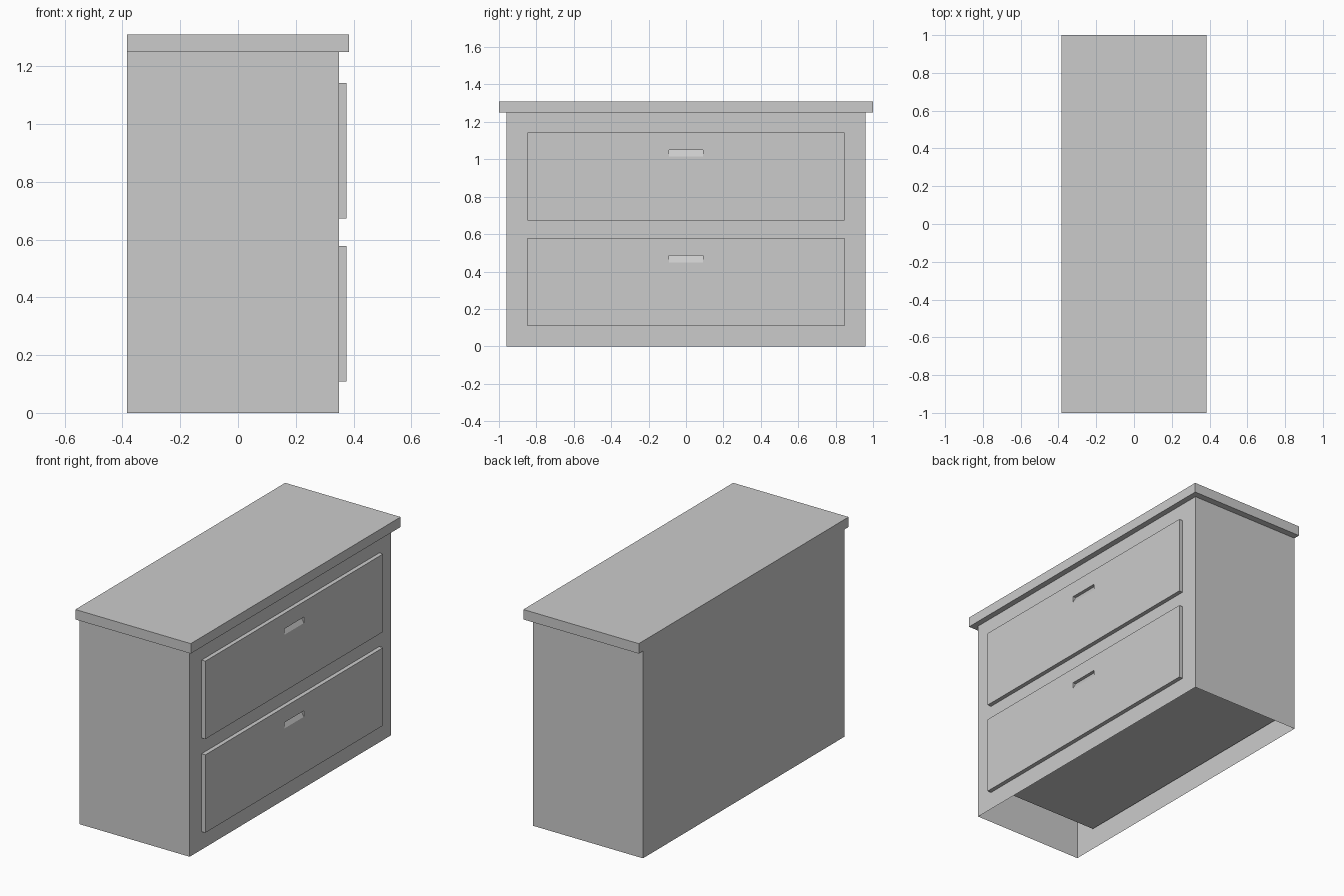
import bpy, bmesh
from mathutils import Vector

if "Cube" in bpy.data.objects:
    bpy.data.objects.remove(bpy.data.objects["Cube"])

grey = bpy.data.materials.new("plain_grey")
grey.diffuse_color = (0.6, 0.6, 0.6, 1)
grey.use_nodes = True
grey.node_tree.nodes["Principled BSDF"].inputs["Base Color"].default_value = grey.diffuse_color


def new_box(lo, hi):
    """bmesh box between two corners"""
    bm = bmesh.new()
    bmesh.ops.create_cube(bm, size=1)
    for v in bm.verts:
        v.co = Vector([lo[i] if v.co[i] < 0 else hi[i] for i in range(3)])
    bm.normal_update()
    return bm


def facing(bm, axis, sign):
    return max(bm.faces, key=lambda f: f.normal[axis] * sign)


def finish(bm, name):
    me = bpy.data.meshes.new(name)
    bm.to_mesh(me)
    bm.free()
    me.materials.append(grey)
    ob = bpy.data.objects.new(name, me)
    bpy.context.collection.objects.link(ob)
    return ob


# Cabinet carcass, open underneath
bm = new_box((-0.385, -0.96, 0), (0.35, 0.96, 1.25))
bmesh.ops.delete(bm, geom=[facing(bm, 2, -1)], context='FACES')
finish(bm, "cabinet_body")

# Overhanging worktop
finish(new_box((-0.385, -1, 1.25), (0.385, 1, 1.31)), "top_slab")

# Two drawers: front panel with wedge-shaped finger pull, and open box behind
for label, z0, z1, pull in (("lower", 0.108, 0.578, 0.485),
                            ("upper", 0.673, 1.143, 1.05)):
    bm = new_box((0.345, -0.847, z0), (0.375, 0.847, z1))
    face = facing(bm, 0, 1)
    mid = (z0 + z1) / 2
    bmesh.ops.inset_individual(bm, faces=[face], thickness=0.05)
    for v in face.verts:
        v.co.y = 0.092 if v.co.y > 0 else -0.092
        v.co.z = pull if v.co.z > mid else pull - 0.036
    # push only the upper edge inwards, leaving a sloped recess
    ext = bmesh.ops.extrude_discrete_faces(bm, faces=[face])["faces"][0]
    for v in ext.verts:
        if v.co.z > pull - 0.01:
            v.co.x -= 0.02
    bmesh.ops.remove_doubles(bm, verts=bm.verts[:], dist=0.0005)
    bmesh.ops.recalc_face_normals(bm, faces=bm.faces[:])
    finish(bm, label + "_drawer_front")

    bm = new_box((-0.37, -0.805, z0 + 0.01), (0.342, 0.805, z1 - 0.06))
    bmesh.ops.delete(bm, geom=[facing(bm, 2, 1)], context='FACES')
    finish(bm, label + "_drawer_box")
